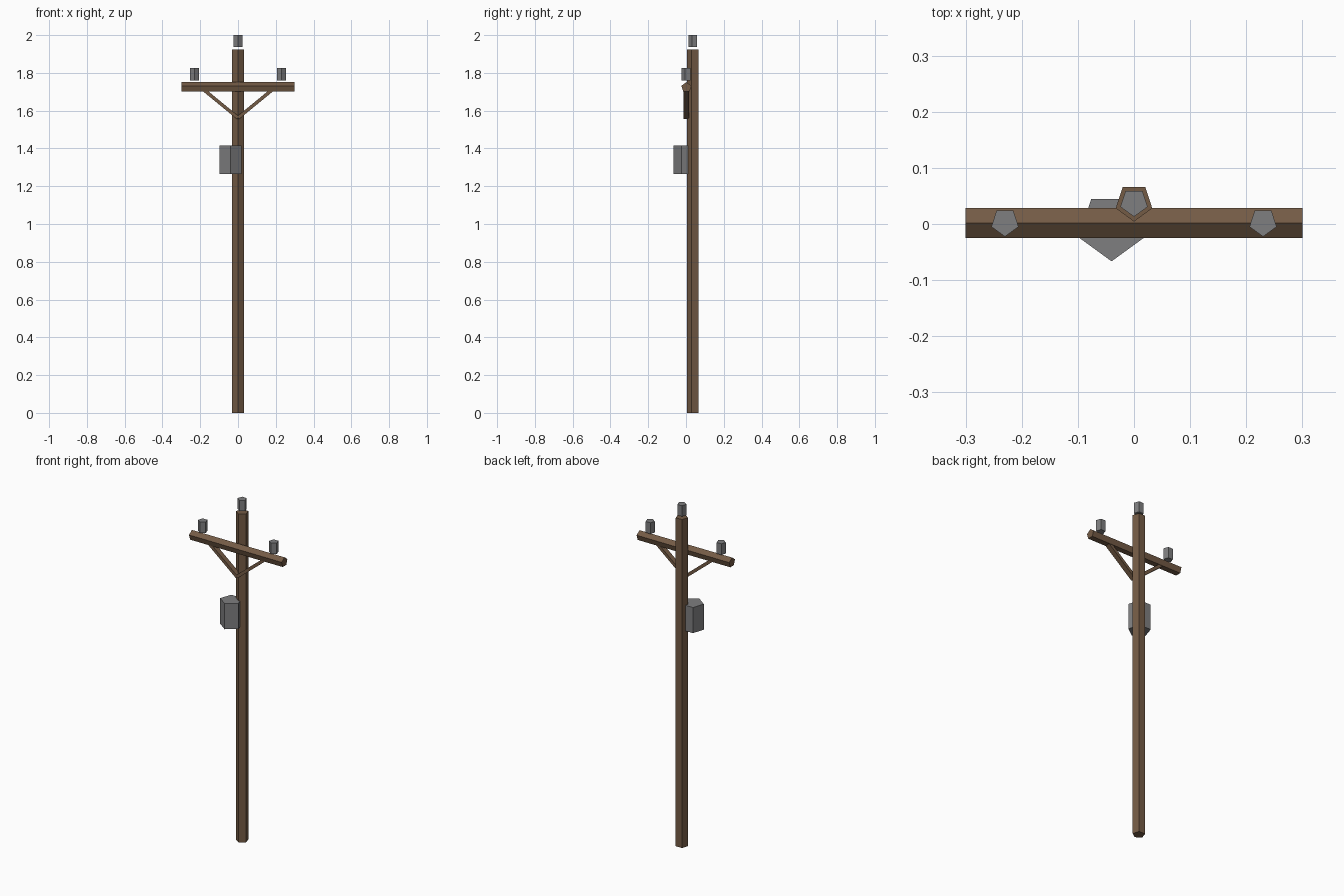
import bpy, bmesh, math
from mathutils import Vector, Matrix

if "Cube" in bpy.data.objects:
    bpy.data.objects.remove(bpy.data.objects["Cube"])


def make_mat(name, rgb):
    m = bpy.data.materials.new(name)
    m.diffuse_color = (*rgb, 1.0)
    m.use_nodes = True
    m.node_tree.nodes["Principled BSDF"].inputs["Base Color"].default_value = m.diffuse_color
    return m


WOOD = make_mat("weathered_wood", (0.175, 0.105, 0.06))
GREY = make_mat("grey_metal", (0.21, 0.21, 0.215))


def finish(bm, name, mat):
    bmesh.ops.recalc_face_normals(bm, faces=bm.faces)
    mesh = bpy.data.meshes.new(name)
    bm.to_mesh(mesh)
    bm.free()
    mesh.materials.append(mat)
    ob = bpy.data.objects.new(name, mesh)
    bpy.context.collection.objects.link(ob)
    return ob


def prism(name, mat, base, r, length, matrix=Matrix()):
    """Five-sided prism along z, one corner facing -y."""
    bm = bmesh.new()
    ring = []
    for i in range(5):
        a = -math.pi / 2 + i * math.tau / 5
        ring.append(bm.verts.new((r * math.cos(a), r * math.sin(a), 0)))
    face = bm.faces.new(ring)
    ext = bmesh.ops.extrude_face_region(bm, geom=[face], use_keep_orig=True)
    top = [v for v in ext["geom"] if isinstance(v, bmesh.types.BMVert)]
    bmesh.ops.translate(bm, verts=top, vec=(0, 0, length))
    bm.transform(Matrix.Translation(base) @ matrix)
    return finish(bm, name, mat)


def bar(name, mat, p0, p1, thick, depth):
    """Square bar between two points in the xz plane."""
    p0, p1 = Vector(p0), Vector(p1)
    d = p1 - p0
    bm = bmesh.new()
    bmesh.ops.create_cube(bm, size=1)
    bmesh.ops.scale(bm, verts=bm.verts, vec=(d.length, depth, thick))
    bm.transform(Matrix.Translation((p0 + p1) / 2)
                 @ Matrix.Rotation(-math.atan2(d.z, d.x), 4, 'Y'))
    return finish(bm, name, mat)


# pole
POLE_Y = 0.0385
prism("pole", WOOD, (0, POLE_Y, 0), 0.0342, 1.923)

# crossarm: same prism laid along x with its corner upward
lay = Matrix(((0, 0, 1, 0), (1, 0, 0, 0), (0, -1, 0, 0), (0, 0, 0, 1)))
prism("crossarm", WOOD, (-0.3, 0.002, 1.723), 0.028, 0.6, lay)

# diagonal braces and arm insulators on both sides
for side, s in (("left", -1), ("right", 1)):
    bar(side + "_brace", WOOD, (0, 0.001, 1.562), (s * 0.182, 0.001, 1.711), 0.018, 0.03)
    prism(side + "_insulator", GREY, (s * 0.23, 0.003, 1.76), 0.0255, 0.065)

# insulator above the pole top
prism("top_insulator", GREY, (0, POLE_Y, 1.937), 0.0255, 0.063)

# transformer can
prism("transformer", GREY, (-0.04, -0.005, 1.265), 0.0615, 0.15)
